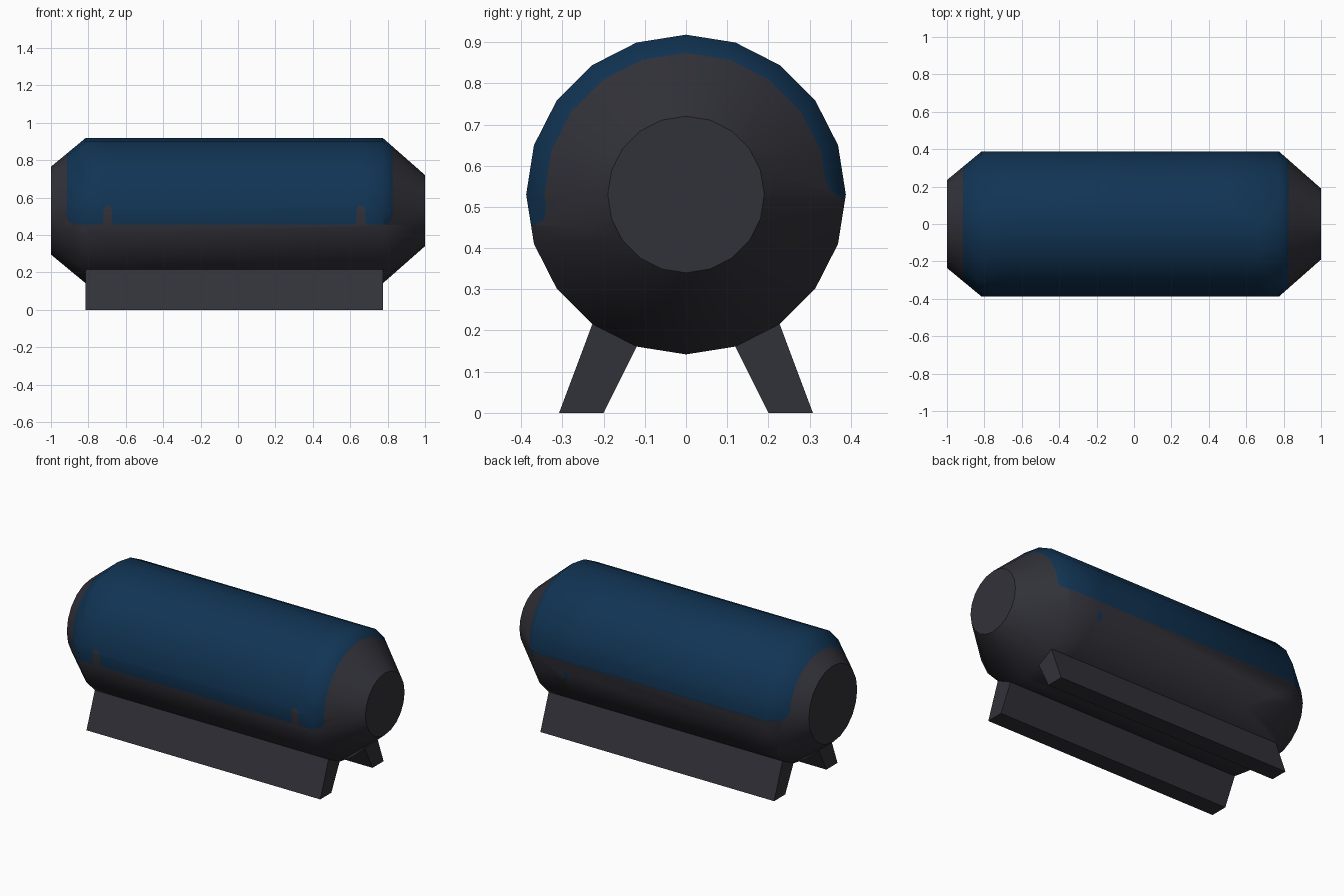
import bpy, bmesh, math
from mathutils import Vector

if "Cube" in bpy.data.objects:
    bpy.data.objects.remove(bpy.data.objects["Cube"])


def material(name, rgb):
    m = bpy.data.materials.new(name)
    m.diffuse_color = (*rgb, 1)
    m.use_nodes = True
    m.node_tree.nodes["Principled BSDF"].inputs["Base Color"].default_value = m.diffuse_color
    return m


grey = material("dark grey", (0.031, 0.031, 0.041))
blue = material("navy blue", (0.0055, 0.034, 0.088))
CENTRE_Z, SIDES = 0.53, 20


def make_object(name, bm, mats):
    bmesh.ops.recalc_face_normals(bm, faces=bm.faces)
    me = bpy.data.meshes.new(name)
    bm.to_mesh(me)
    bm.free()
    for m in mats:
        me.materials.append(m)
    ob = bpy.data.objects.new(name, me)
    bpy.context.collection.objects.link(ob)
    return ob


def paint(bm, poly, side, index):
    """Cut a convex (x, z) outline, counter-clockwise, into the front (-1) or back (+1) wall and colour it."""
    faces = {f for f in bm.faces if f.calc_center_median().y * side > 1e-4}
    for (x0, z0), (x1, z1) in zip(poly, poly[1:] + poly[:1]):
        outside = set(bm.faces) - faces
        p, n = Vector((x0, 0, z0)), Vector((z0 - z1, 0, x1 - x0)).normalized()
        geom = list(faces) + list({e for f in faces for e in f.edges}) \
            + list({v for f in faces for v in f.verts})
        bmesh.ops.bisect_plane(bm, geom=geom, dist=1e-5, plane_co=p, plane_no=n)
        faces = {f for f in set(bm.faces) - outside
                 if (f.calc_center_median() - p).dot(n) > 0}
    for f in faces:
        f.material_index = index


def panel(z):
    # upper shell outline with rounded lower corners
    return [(-0.915, 1.0), (-0.915, z + 0.05), (-0.905, z + 0.018), (-0.875, z),
            (0.785, z), (0.815, z + 0.016), (0.825, z + 0.05), (0.825, 1.0)]


# tank: faceted barrel with tapered ends
bm = bmesh.new()
rings = []
for x, r in [(-1, 0.235), (-0.815, 0.388), (0.775, 0.388), (1, 0.19)]:
    rings.append([bm.verts.new((x, r * math.sin(a), CENTRE_Z + r * math.cos(a)))
                  for a in (2 * math.pi * i / SIDES for i in range(SIDES))])
for a, b in zip(rings, rings[1:]):
    for i in range(SIDES):
        j = (i + 1) % SIDES
        bm.faces.new((a[i], a[j], b[j], b[i]))
bm.faces.new(rings[0])
bm.faces.new(rings[-1])

# blue upper shell, lower on the front than on the back
paint(bm, panel(0.455), -1, 1)
paint(bm, panel(0.52), 1, 1)
# grey notches in the front edge
for c in (-0.697, 0.657):
    paint(bm, [(c - 0.026, 0.45), (c + 0.026, 0.45), (c + 0.022, 0.54),
               (c + 0.01, 0.556), (c - 0.01, 0.556), (c - 0.022, 0.54)], -1, 0)
# small blue spot on the back
paint(bm, [(0.555 + 0.018 * math.cos(t), 0.434 + 0.027 * math.sin(t))
           for t in (math.pi / 4 * k for k in range(8))], 1, 1)

tank = make_object("tank", bm, [grey, blue])
bpy.context.view_layer.objects.active = tank
tank.select_set(True)
bpy.ops.object.shade_smooth_by_angle(angle=math.radians(45))

# splayed support rails
for name, s in (("front_rail", -1), ("back_rail", 1)):
    bm = bmesh.new()
    section = [(0.308, 0), (0.22, 0.235), (0.11, 0.18), (0.2, 0)]
    ends = [[bm.verts.new((x, s * y, z)) for y, z in section] for x in (-0.815, 0.775)]
    for e in ends:
        bm.faces.new(e)
    for i in range(4):
        j = (i + 1) % 4
        bm.faces.new((ends[0][i], ends[0][j], ends[1][j], ends[1][i]))
    make_object(name, bm, [grey])
